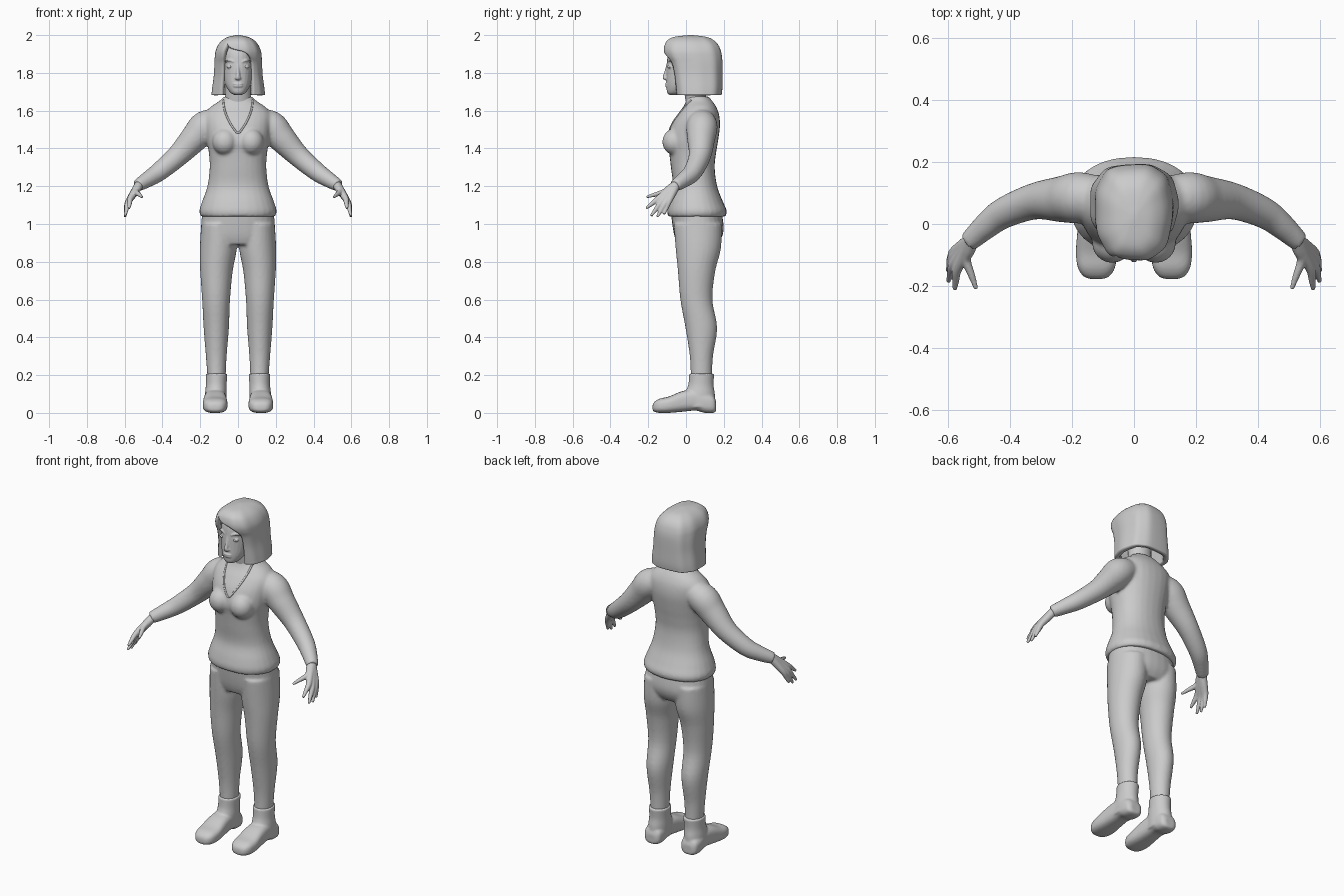
import bpy
import bmesh
from math import sin, cos, radians, copysign
from mathutils import Vector
from mathutils.bvhtree import BVHTree

cube = bpy.data.objects.get("Cube")
if cube:
    bpy.data.objects.remove(cube)

clay = bpy.data.materials.new("light_grey")
clay.use_nodes = True
GREY = (0.6, 0.6, 0.6, 1)
clay.diffuse_color = GREY
clay.node_tree.nodes["Principled BSDF"].inputs["Base Color"].default_value = GREY


def refine(rows, steps=5):
    """Smooth curve through rows of numbers of any width."""
    out = []
    last = len(rows) - 1
    for i in range(last):
        quad = rows[max(i - 1, 0)], rows[i], rows[i + 1], rows[min(i + 2, last)]
        for s in range(steps):
            t = s / steps
            out.append([
                b + t * (c - a) / 2 + t * t * (a - 2.5 * b + 2 * c - d / 2)
                + t ** 3 * (1.5 * (b - c) + (d - a) / 2)
                for a, b, c, d in zip(*quad)])
    return out + [list(rows[-1])]


def power(value, exponent):
    return copysign(abs(value) ** exponent, value)


def skin(bm, rings, closed=True):
    """Join rings of points into a surface, capped when closed."""
    loops = [[bm.verts.new(p) for p in ring] for ring in rings]
    n = len(loops[0])
    for low, high in zip(loops, loops[1:]):
        for j in range(n if closed else n - 1):
            k = (j + 1) % n
            bm.faces.new((low[j], low[k], high[k], high[j]))
    if closed:
        bm.faces.new(loops[0][::-1])
        bm.faces.new(loops[-1])


def ellipse(centre, a, b, boxy=1.0, n=28):
    angles = [radians(360 * j / n) for j in range(n)]
    return [centre + a * power(cos(t), boxy) + b * power(sin(t), boxy) for t in angles]


def column(bm, rows, boxy=0.9):
    """Upright form; rows are z, front y, back y, inner x, outer x."""
    skin(bm, [ellipse(Vector(((i + o) / 2, (f + b) / 2, z)),
                      Vector(((o - i) / 2, 0, 0)), Vector((0, (b - f) / 2, 0)), boxy)
              for z, f, b, i, o in refine(rows)])


def centred(rows):
    return [(z, f, b, -w, w) for z, f, b, w in rows]


def mirrored(rows, side):
    return [(z, f, b, side * i, side * o) for z, f, b, i, o in rows]


def tube(bm, rows, side=1, n=16):
    """Round limb; rows are x, y, z, radius."""
    rows = refine(rows)
    points = [Vector((side * x, y, z)) for x, y, z, r in rows]
    rings = []
    for i, p in enumerate(points):
        tangent = points[min(i + 1, len(points) - 1)] - points[max(i - 1, 0)]
        a = tangent.cross(Vector((0, 1, 0))).normalized()
        b = tangent.normalized().cross(a)
        rings.append(ellipse(p, a * rows[i][3], b * rows[i][3], n=n))
    skin(bm, rings)


def blob(bm, centre, size):
    made = bmesh.ops.create_uvsphere(bm, u_segments=20, v_segments=12, radius=1)["verts"]
    for v in made:
        v.co = Vector(c + s * k for c, s, k in zip(centre, size, v.co))


def finish(name, bm, voxel=0, smooth=4, recalc=True):
    if recalc:
        bmesh.ops.recalc_face_normals(bm, faces=bm.faces)
    for face in bm.faces:
        face.smooth = True
    mesh = bpy.data.meshes.new(name)
    bm.to_mesh(mesh)
    bm.free()
    mesh.materials.append(clay)
    obj = bpy.data.objects.new(name, mesh)
    bpy.context.collection.objects.link(obj)
    if voxel:
        blend = obj.modifiers.new("blend", 'REMESH')
        blend.mode = 'VOXEL'
        blend.voxel_size = voxel
        blend.use_smooth_shade = True
        relax = obj.modifiers.new("relax", 'SMOOTH')
        relax.factor = 0.5
        relax.iterations = smooth
    return obj


# Sweater: torso, bust and sleeves blended together
bm = bmesh.new()
column(bm, centred([
    (1.04, -.095, .21, .198), (1.07, -.1, .216, .205), (1.12, -.09, .195, .19),
    (1.2, -.07, .165, .162), (1.3, -.08, .152, .15), (1.38, -.09, .16, .155),
    (1.44, -.1, .17, .165), (1.52, -.08, .18, .175), (1.58, -.045, .175, .175),
    (1.62, -.015, .16, .145), (1.65, 0, .14, .1), (1.675, .005, .12, .075)]))
for side in (1, -1):
    blob(bm, (side * .07, -.06, 1.435), (.066, .066, .07))
    tube(bm, [(.08, .085, 1.55, .06), (.17, .085, 1.52, .082), (.23, .08, 1.455, .075),
              (.32, .073, 1.36, .059), (.42, .035, 1.275, .05),
              (.48, -.01, 1.235, .042), (.532, -.058, 1.203, .033)], side, 24)
sweater = finish("sweater", bm, .008, 8)

# V-shaped collar trim laid on the sweater
surface = BVHTree.FromObject(sweater, bpy.context.evaluated_depsgraph_get())
half = refine([(.078, 1.655), (.07, 1.6), (.045, 1.54), (.012, 1.49), (0, 1.483)], 4)
trim = []
for x, z in half + [(-x, z) for x, z in half[-2::-1]]:
    hit = surface.ray_cast(Vector((x, -1, z)), Vector((0, 1, 0)))[0]
    if hit:
        trim.append((x, hit.y, z, .005))
bm = bmesh.new()
tube(bm, trim, n=8)
finish("collar_trim", bm)

# Trousers: hips and two legs
bm = bmesh.new()
column(bm, centred([(.89, -.045, .165, .165), (.93, -.06, .19, .195),
                    (.98, -.07, .2, .196), (1.06, -.08, .19, .19)]))
leg = [(.19, .025, .138, .065, .162), (.3, .02, .143, .06, .17),
       (.45, -.003, .165, .048, .182), (.6, -.03, .14, .042, .19),
       (.75, -.043, .155, .028, .2), (.87, -.055, .185, .006, .202),
       (1, -.065, .19, .004, .195)]
for side in (1, -1):
    column(bm, mirrored(leg, side), 1)
finish("trousers", bm, .008, 6)

# Boots: ankle shaft plus a foot running heel to toe
shaft = [(.03, -.01, .155, .062, .178), (.1, -.005, .153, .06, .175),
         (.15, .012, .146, .06, .17), (.208, .017, .15, .056, .171)]
foot = [(.16, .01, .06, .03), (.145, 0, .09, .05), (.1, 0, .11, .057),
        (.05, .012, .125, .056), (-.02, .006, .115, .061), (-.09, 0, .087, .066),
        (-.14, 0, .075, .06), (-.168, .006, .058, .042), (-.177, .015, .04, .02)]
for side, label in ((1, "left"), (-1, "right")):
    bm = bmesh.new()
    column(bm, mirrored(shaft, side), 1)
    skin(bm, [ellipse(Vector((side * .121, y, (low + high) / 2)), Vector((w, 0, 0)),
                      Vector((0, 0, (high - low) / 2)), .7)
              for y, low, high, w in refine(foot)])
    finish(label + "_boot", bm, .006, 4)

# Hands: digits fan out from the wrist and merge into a palm
wrist = Vector((.522, -.05, 1.21))
digits = [((.54, -.115, 1.17), (.508, -.208, 1.143)),
          ((.57, -.148, 1.133), (.577, -.211, 1.083)),
          ((.582, -.132, 1.115), (.598, -.185, 1.043)),
          ((.585, -.11, 1.11), (.599, -.152, 1.038)),
          ((.58, -.09, 1.12), (.598, -.117, 1.052))]
for side, label in ((1, "left"), (-1, "right")):
    bm = bmesh.new()
    for knuckle, tip in digits:
        knuckle, tip = Vector(knuckle), Vector(tip)
        tube(bm, [(*wrist, .024), (*wrist.lerp(knuckle, .5), .021), (*knuckle, .016),
                  (*knuckle.lerp(tip, .55), .0115), (*tip, .007)], side, 12)
    finish(label + "_hand", bm, .004, 3)

# Neck
bm = bmesh.new()
column(bm, centred([(1.58, .01, .12, .075), (1.67, -.005, .105, .068),
                    (1.76, -.02, .11, .065)]), 1)
finish("neck", bm)

# Head with nose, lips, eyelids and brows
bm = bmesh.new()
column(bm, centred([
    (1.684, -.088, -.04, .02), (1.697, -.1, 0, .042), (1.735, -.104, .06, .066),
    (1.79, -.104, .14, .082), (1.85, -.102, .165, .087), (1.91, -.092, .155, .085),
    (1.955, -.06, .12, .06)]))
tube(bm, [(0, -.094, 1.85, .008), (0, -.104, 1.81, .009), (0, -.113, 1.775, .012)])
blob(bm, (0, -.108, 1.772), (.016, .014, .01))
for z, depth in ((1.741, .009), (1.73, .008)):
    blob(bm, (0, -.102, z), (.026, depth, .006))
for side in (1, -1):
    blob(bm, (side * .044, -.085, 1.832), (.017, .011, .009))
    tube(bm, [(.022, -.097, 1.858, .005), (.045, -.09, 1.867, .005),
              (.07, -.073, 1.86, .004)], side, 10)
finish("head", bm, .004, 2)
for side, label in ((1, "left"), (-1, "right")):
    bm = bmesh.new()
    blob(bm, (side * .044, -.09, 1.832), (.008, .009, .007))
    finish(label + "_eye", bm)

# Hair: bob shell open at the face, with a side-swept fringe
# rows are z, front y, back y, half width, opening angle on each side
hair = [(1.683, -.06, .188, .142, 26, 24), (1.72, -.065, .192, .138, 27, 26),
        (1.79, -.075, .192, .129, 28, 28), (1.85, -.09, .192, .126, 29, 28),
        (1.885, -.108, .19, .124, 29, 22), (1.915, -.116, .184, .12, 28, 4),
        (1.945, -.113, .172, .108, 24, -20), (1.97, -.1, .15, .088, 22, -22),
        (1.99, -.065, .11, .055, 22, -22), (2, .015, .035, .008, 22, -22)]
bm = bmesh.new()
rings = []
COLUMNS = 56
for z, f, b, w, right, left in refine(hair, 4):
    ring = []
    for j in range(COLUMNS + 1):
        t = radians(left + (360 - right - left) * j / COLUMNS)
        wave = 1 + .012 * sin(9 * t)
        ring.append(Vector((w * power(sin(t), .65) * wave,
                            (f + b) / 2 - (b - f) / 2 * power(cos(t), .85) * wave,
                            min(z, 2))))
    rings.append(ring)
skin(bm, rings, closed=False)
bmesh.ops.remove_doubles(bm, verts=bm.verts, dist=.0008)
bmesh.ops.holes_fill(bm, edges=[e for e in bm.edges if e.is_boundary
                                and min(v.co.z for v in e.verts) > 1.998], sides=0)
shell = finish("hair", bm, recalc=False)
thick = shell.modifiers.new("thickness", 'SOLIDIFY')
thick.thickness = .028
thick.offset = -1
bpy.ops.object.select_all(action='DESELECT')
shell.select_set(True)
bpy.context.view_layer.objects.active = shell
bpy.ops.object.shade_smooth_by_angle(angle=radians(50))
